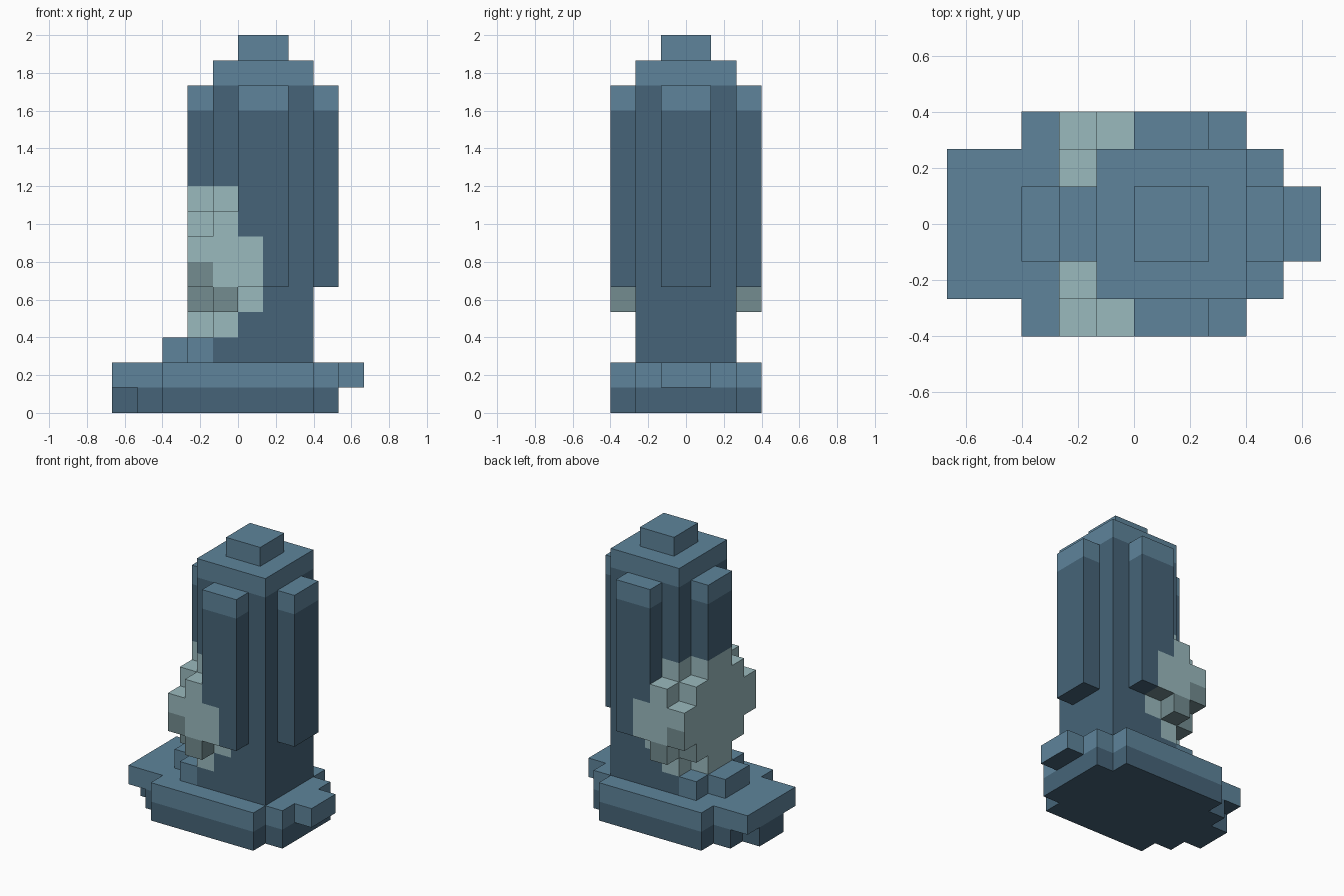
import bpy
import bmesh
from mathutils import Vector

cube = bpy.data.objects.get("Cube")
if cube:
    bpy.data.objects.remove(cube, do_unlink=True)

UNIT = 2 / 15  # edge of one block


def srgb(*rgb):
    def lin(c):
        c /= 255
        return c / 12.92 if c <= 0.04045 else ((c + 0.055) / 1.055) ** 2.4
    return (*map(lin, rgb), 1)


def material(name, color):
    m = bpy.data.materials.new(name)
    m.use_nodes = True
    m.diffuse_color = color
    bsdf = m.node_tree.nodes["Principled BSDF"]
    bsdf.inputs["Base Color"].default_value = color
    bsdf.inputs["Roughness"].default_value = 0.9
    return m


MATERIALS = [
    material("light blue", srgb(94, 132, 155)),
    material("dark blue", srgb(70, 100, 120)),
    material("light green", srgb(154, 186, 190)),
    material("dark green", srgb(115, 140, 144)),
]
LIGHT, DARK, MOSS, MOSS_DARK = range(4)


def prism(name, outline, z0, z1, rule, cut=True):
    """Extrude an outline given in blocks, cut it along the grid, colour by rule."""
    bm = bmesh.new()
    face = bm.faces.new([bm.verts.new((x, y, z0)) for x, y in outline])
    top = bmesh.ops.extrude_face_region(bm, geom=[face])["geom"]
    verts = [v for v in top if isinstance(v, bmesh.types.BMVert)]
    bmesh.ops.translate(bm, vec=(0, 0, z1 - z0), verts=verts)
    bmesh.ops.recalc_face_normals(bm, faces=bm.faces)
    if cut:
        for axis in range(3):
            values = [v.co[axis] for v in bm.verts]
            for k in range(round(min(values)) + 1, round(max(values))):
                normal = Vector((0, 0, 0))
                normal[axis] = 1
                bmesh.ops.bisect_plane(
                    bm, geom=bm.verts[:] + bm.edges[:] + bm.faces[:],
                    plane_co=normal * k, plane_no=normal)
    bm.normal_update()
    for f in bm.faces:
        n = f.normal
        f.material_index = rule(f.calc_center_median() - n / 2, n)
    # Merge neighbouring faces of one colour
    bmesh.ops.dissolve_limit(bm, angle_limit=0.01, verts=bm.verts[:],
                             edges=bm.edges[:], delimit={'MATERIAL'})
    bmesh.ops.scale(bm, vec=(UNIT,) * 3, verts=bm.verts[:])
    mesh = bpy.data.meshes.new(name)
    bm.to_mesh(mesh)
    bm.free()
    for m in MATERIALS:
        mesh.materials.append(m)
    obj = bpy.data.objects.new(name, mesh)
    bpy.context.collection.objects.link(obj)
    return obj


def box(x0, x1, y0, y1):
    return [(x0, y0), (x1, y0), (x1, y1), (x0, y1)]


def stepped(steps):
    """Outline symmetric in y from (x0, x1, half width) steps."""
    half = [p for x0, x1, h in steps for p in ((x0, -h), (x1, -h))]
    return half + [(x, -y) for x, y in reversed(half)]


# Colour rules
def plain(index):
    return lambda c, n: DARK if n.z < -0.5 else index


def in_spot(c):
    return c.x < 1 and (c - Vector((-0.5, 0, 6))).length < 3


def tower(top):
    def rule(c, n):
        if in_spot(c):
            return MOSS_DARK if n.z < -0.5 else MOSS
        return LIGHT if c.z > top - 1 else DARK
    return rule


def growth(bottom):
    def rule(c, n):
        under = n.z < -0.5 or (c.z < bottom + 1 and n.x > -0.5 and n.z < 0.5)
        return MOSS_DARK if under else MOSS
    return rule


# Stepped base
prism("base_lower", stepped([(-5, -4, 1), (-4, -3, 2), (-3, 3, 3), (3, 4, 2)]),
      0, 1, plain(DARK), cut=False)
prism("base_upper", stepped([(-5, -3, 2), (-3, 3, 3), (3, 4, 2), (4, 5, 1)]),
      1, 2, plain(LIGHT), cut=False)
prism("front_step", stepped([(-3, -2, 1), (-2, -1, 2)]),
      2, 3, plain(LIGHT), cut=False)

# Column and cap
prism("column", box(-1, 3, -2, 2), 2, 14, tower(14))
prism("cap", box(0, 2, -1, 1), 14, 15, plain(LIGHT), cut=False)

# Raised panels on the four sides
prism("panel_east", box(3, 4, -1, 1), 5, 13, tower(13))
prism("panel_west", box(-2, -1, -1, 1), 5, 13, tower(13))

# Round growth around the west side
prism("growth_root", box(-2, -1, -1, 1), 3, 5, growth(0))
for side, s in (("front", -1), ("back", 1)):
    def span(a, b):
        return sorted((a * s, b * s))
    prism(f"panel_{side}", box(0, 2, *span(2, 3)), 5, 13, tower(13))
    prism(f"growth_inner_{side}", box(-2, -1, *span(1, 2)), 4, 8, growth(4))
    prism(f"growth_outer_{side}", box(-2, -1, *span(2, 3)), 5, 7, growth(5))
    prism(f"growth_bar_{side}", box(-1, 0, *span(2, 3)), 4, 8, growth(4))
